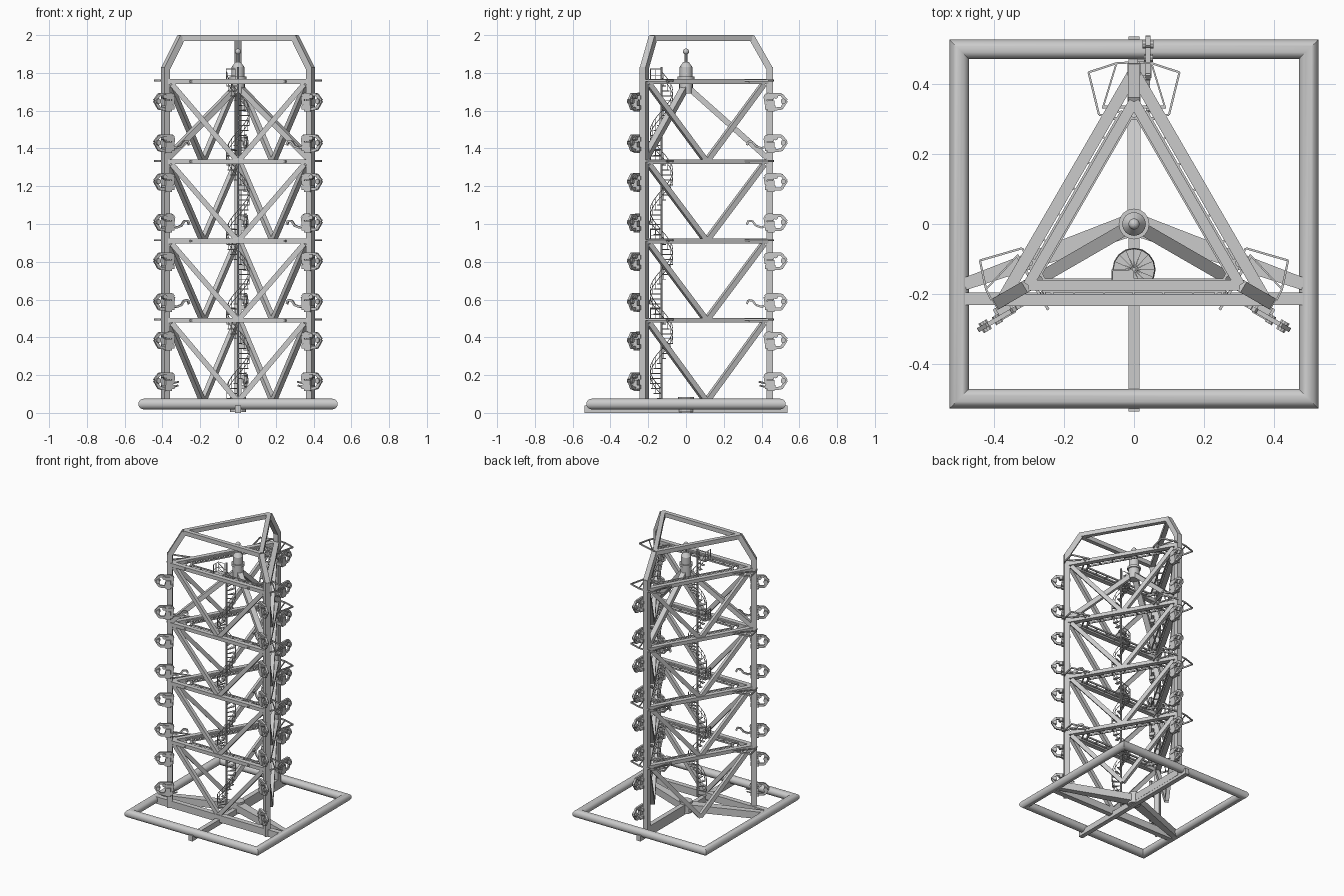
import bpy, bmesh, math
from mathutils import Vector as V, Matrix

if "Cube" in bpy.data.objects:
    bpy.data.objects.remove(bpy.data.objects["Cube"])

def finish(name, bm, smooth=False):
    bmesh.ops.recalc_face_normals(bm, faces=bm.faces)
    me = bpy.data.meshes.new(name)
    bm.to_mesh(me)
    bm.free()
    if smooth:
        for p in me.polygons:
            p.use_smooth = True
        me.set_sharp_from_angle(angle=math.radians(35))
    ob = bpy.data.objects.new(name, me)
    bpy.context.collection.objects.link(ob)
    return ob

def bar(bm, p, q, w, h, up=(0, 0, 1), w2=None):
    """Box beam from p to q; w across, h along up, optional end width w2."""
    p, q = V(p), V(q)
    d = (q - p).normalized()
    s = d.cross(V(up)).normalized()
    u = s.cross(d)
    rings = []
    for c, ww in ((p, w), (q, w2 or w)):
        rings.append([bm.verts.new(c + s * ww / 2 * a + u * h / 2 * b)
                      for a, b in ((-1, -1), (1, -1), (1, 1), (-1, 1))])
    a, b = rings
    bm.faces.new(a)
    bm.faces.new(b)
    for i in range(4):
        bm.faces.new((a[i], a[i - 1], b[i - 1], b[i]))

def rod(bm, p, q, r, n=6, r2=None):
    p, q = V(p), V(q)
    d = q - p
    m = Matrix.Translation((p + q) / 2) @ d.to_track_quat('Z', 'Y').to_matrix().to_4x4()
    bmesh.ops.create_cone(bm, cap_ends=True, segments=n, radius1=r,
                          radius2=r if r2 is None else r2, depth=d.length, matrix=m)

ANG = [math.radians(a) for a in (90, -30, 210)]
RAD = [V((math.cos(a), math.sin(a), 0)) for a in ANG]
UP = V((0, 0, 1))
LEVELS = [0.49, 0.91, 1.33, 1.755]
FACES = [(0, 1), (1, 2), (2, 0)]
def at(i, r, z):
    return RAD[i] * r + UP * z

# Base: mitred round tube frame
bm = bmesh.new()
N, R = 20, 0.028
rings = [[bm.verts.new((sx * (0.5 + R * math.cos(k * math.tau / N)),
                        sy * (0.5 + R * math.cos(k * math.tau / N)),
                        0.047 + R * math.sin(k * math.tau / N))) for k in range(N)]
         for sx, sy in ((1, 1), (-1, 1), (-1, -1), (1, -1))]
for i in range(4):
    for k in range(N):
        bm.faces.new((rings[i - 1][k], rings[i - 1][k - 1], rings[i][k - 1], rings[i][k]))
finish("base_tube_frame", bm, True)

# Base cross beams and hub
bm = bmesh.new()
bar(bm, (0, -0.537, 0.02), (0, 0.537, 0.02), 0.032, 0.04)
bar(bm, (-0.49, -0.214, 0.045), (0.49, -0.214, 0.045), 0.036, 0.05)
for s in (-1, 1):
    bar(bm, (0, 0, 0.045), (s * 0.485, -0.172, 0.045), 0.065, 0.05, w2=0.035)
bar(bm, (0, 0, 0.045), (0, 0.45, 0.045), 0.034, 0.05)
rod(bm, (0, 0, 0.005), (0, 0, 0.085), 0.042, 12)
finish("base_cross_beams", bm)

# Three columns with inward bent tops and the top ring
bm = bmesh.new()
for i in range(3):
    bar(bm, at(i, 0.443, 0.02), at(i, 0.443, 1.83), 0.036, 0.036, RAD[i])
    bar(bm, at(i, 0.443, 1.822), at(i, 0.347, 1.99), 0.035, 0.034, RAD[i])
finish("columns", bm)
bm = bmesh.new()
for a, b in FACES:
    bar(bm, at(a, 0.35, 1.985), at(b, 0.35, 1.985), 0.03, 0.03)
finish("top_ring", bm)

# Level beams and V braces on each face
bm = bmesh.new()
for z in LEVELS:
    for a, b in FACES:
        bar(bm, at(a, 0.435, z), at(b, 0.435, z), 0.034, 0.025)
finish("level_beams", bm)
bm = bmesh.new()
for lo, hi in zip([0.06] + LEVELS, LEVELS):
    for a, b in FACES:
        mid = (at(a, 0.43, lo) + at(b, 0.43, lo)) / 2
        n = mid.copy()
        n.z = 0
        for c, o in ((a, b), (b, a)):
            top = at(c, 0.43, hi - 0.015).lerp(at(o, 0.43, hi - 0.015), 0.03)
            bar(bm, top, mid, 0.028, 0.026, n)
finish("v_braces", bm)

# Central struts at the top and the capped hub
bm = bmesh.new()
for i in range(3):
    bar(bm, at(i, 0.02, 1.715), at(i, 0.43, 1.35), 0.036, 0.03)
finish("hub_struts", bm)
bm = bmesh.new()
rod(bm, (0, 0, 1.69), (0, 0, 1.77), 0.036, 16)
rod(bm, (0, 0, 1.765), (0, 0, 1.78), 0.044, 16)
rod(bm, (0, 0, 1.77), (0, 0, 1.83), 0.034, 16)
rod(bm, (0, 0, 1.83), (0, 0, 1.858), 0.034, 16, 0.015)
rod(bm, (0, 0, 1.855), (0, 0, 1.905), 0.007, 8)
bmesh.ops.create_uvsphere(bm, u_segments=12, v_segments=8, radius=0.016,
                          matrix=Matrix.Translation((0, 0, 1.913)))
finish("capped_hub", bm, True)

# Walkways along the inside of the level beams
bm = bmesh.new()
for z in LEVELS:
    for a, b in FACES:
        d = (RAD[b] - RAD[a]).normalized()
        n = -(RAD[a] + RAD[b]).normalized()
        p, q = at(a, 0.443, z), at(b, 0.443, z)
        L = (q - p).length
        for off in (0.03, 0.062):
            bar(bm, p + n * off + d * 0.12, q + n * off - d * 0.12, 0.008, 0.01)
        k = 0.13
        while k < L - 0.12:
            bar(bm, p + n * 0.015 + d * k, p + n * 0.062 + d * k, 0.006, 0.008)
            k += 0.085
    for i in range(3):
        t = UP.cross(RAD[i])
        for r in (0.302, 0.335):
            bar(bm, at(i, r, z) - t * 0.09, at(i, r, z) + t * 0.09, 0.008, 0.01)
finish("inner_walkways", bm)

# Outrigger frames beside the columns, on the two rear faces
bm = bmesh.new()
WING = [(0.015, 0.462), (0.05, 0.460), (0.13, 0.434), (0.10, 0.312), (0.06, 0.312)]
for z in LEVELS:
    for i, sides in ((0, (-1, 1)), (1, (1,)), (2, (-1,))):
        t = UP.cross(RAD[i])
        for s in sides:
            pts = [at(i, r, z + 0.004) + t * s * x for x, r in WING]
            for p, q in zip(pts, pts[1:]):
                bar(bm, p, q, 0.006, 0.01)
            bar(bm, pts[1], at(i, 0.33, z + 0.004) + t * s * 0.09, 0.005, 0.008)
finish("corner_outriggers", bm)

# Spiral stair: post, wedge treads, balusters and helical handrail
C, RS, PITCH, STEPS, Z0, Z1 = V((0, -0.13, 0)), 0.06, 0.42, 16, 0.075, 1.76
def helix(k, r, z):
    a = k * math.tau / STEPS + math.pi
    return C + V((r * math.cos(a), r * math.sin(a), z))
bm = bmesh.new()
rod(bm, C + UP * 0.06, C + UP * 1.83, 0.006, 8)
rise = PITCH / STEPS
count = int((Z1 - Z0) / rise)
for k in range(count):
    z = Z0 + k * rise
    lo = [bm.verts.new(v) for v in (helix(k, 0.004, z), helix(k, RS, z), helix(k + 1.05, RS, z))]
    hi = [bm.verts.new(v.co + UP * 0.005) for v in lo]
    bm.faces.new(lo)
    bm.faces.new(hi)
    for j in range(3):
        bm.faces.new((lo[j - 1], lo[j], hi[j], hi[j - 1]))
    rod(bm, helix(k + 0.5, RS, z), helix(k + 0.5, RS, z + 0.065), 0.0014, 4)
    for h in (0.035, 0.065):
        rod(bm, helix(k, RS, z + h - rise / 2), helix(k + 1, RS, z + h + rise / 2), 0.002, 5)
finish("spiral_stair", bm)

# Stair landings with guard rails and a narrow gangway to the left
bm = bmesh.new()
for z in LEVELS:
    bar(bm, (-0.032, -0.158, z), (-0.032, -0.19, z), 0.064, 0.008)
    bar(bm, (-0.032, -0.13, z), (-0.032, -0.158, z), 0.064, 0.008)
    bar(bm, (-0.26, -0.163, z), (-0.06, -0.163, z), 0.006, 0.008)
    for h in (0.03, 0.065):
        rod(bm, (-0.062, -0.132, z + h), (-0.062, -0.188, z + h), 0.002)
        rod(bm, (-0.062, -0.132, z + h), (-0.015, -0.132, z + h), 0.002)
    for x, y in ((-0.062, -0.132), (-0.062, -0.16), (-0.062, -0.188), (-0.015, -0.132)):
        rod(bm, (x, y, z), (x, y, z + 0.067), 0.002)
finish("stair_landings", bm)

# Clamps up each column: open polygon ring, bracket, roller and hook
bm = bmesh.new()
RING = [(0.418, 0.03), (0.43, 0.042), (0.505, 0.040), (0.532, 0.008),
        (0.505, -0.034), (0.455, -0.036), (0.425, -0.012)]
HOOK = [(0.43, -0.012), (0.40, -0.024), (0.37, -0.014), (0.352, 0.01), (0.33, 0.012), (0.322, -0.008)]
for i, s in zip(range(3), (-1, -1, 1)):
    t = UP.cross(RAD[i]) * s
    for n, z in enumerate((0.165, 0.38, 0.585, 0.80, 1.005, 1.22, 1.425, 1.645)):
        def pt(u, w, off=0.04):
            return at(i, u, z + w) + t * off
        for j in range(len(RING)):
            bar(bm, pt(*RING[j - 1]), pt(*RING[j]), 0.016, 0.013, t)
        bar(bm, pt(0.445, -0.028, 0.01), pt(0.445, -0.028, 0.05), 0.055, 0.022)
        bar(bm, pt(0.445, 0.024, 0.01), pt(0.445, 0.024, 0.05), 0.04, 0.022)
        bar(bm, pt(0.45, 0.01), pt(0.45, -0.05), 0.02, 0.035, RAD[i])
        rod(bm, pt(0.515, 0.005, 0.025), pt(0.515, 0.005, 0.056), 0.014, 10)
        rod(bm, pt(0.475, 0.03, 0.028), pt(0.475, 0.03, 0.054), 0.012, 10)
        if n in (2, 4, 6):
            for p, q in zip(HOOK, HOOK[1:]):
                bar(bm, pt(*p), pt(*q), 0.011, 0.011, t)
        elif n == 0:
            rod(bm, pt(0.43, -0.01), pt(0.385, 0.0), 0.005)
            rod(bm, pt(0.43, -0.03), pt(0.39, -0.02), 0.005)
finish("column_clamps", bm)
